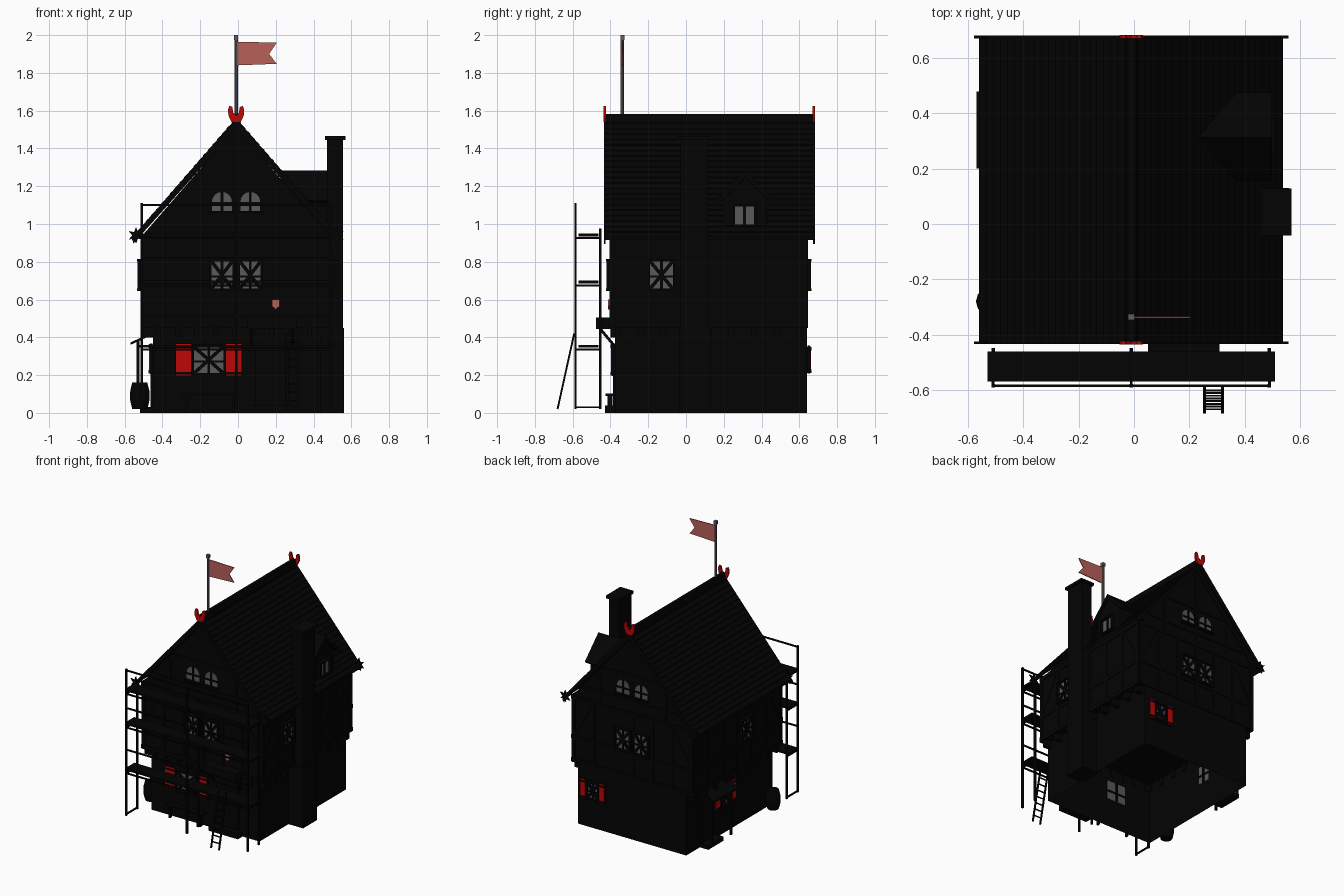
import bpy, bmesh, math
from mathutils import Matrix, Vector

if "Cube" in bpy.data.objects:
    bpy.data.objects.remove(bpy.data.objects["Cube"])


def material(name, r, g, b):
    m = bpy.data.materials.new(name)
    m.diffuse_color = (r, g, b, 1)
    m.use_nodes = True
    node = m.node_tree.nodes["Principled BSDF"]
    node.inputs["Base Color"].default_value = (r, g, b, 1)
    node.inputs["Roughness"].default_value = 0.9
    return m


WALL = material("charcoal wall", .0012, .0012, .0012)
TIMBER = material("black timber", .001, .001, .001)
ROOF = material("black shingle", .0011, .0011, .0011)
RED = material("bright red", .5, .002, .002)
CLOTH = material("faded red cloth", .48, .115, .1)
GLASS = material("grey glass", .1, .1, .1)
METAL = material("grey metal", .11, .11, .115)

ID = Matrix.Identity(4)


def finish(name, bm, mat, m=ID):
    bm.transform(m)
    bmesh.ops.recalc_face_normals(bm, faces=bm.faces)
    me = bpy.data.meshes.new(name)
    bm.to_mesh(me)
    bm.free()
    me.materials.append(mat)
    ob = bpy.data.objects.new(name, me)
    bpy.context.collection.objects.link(ob)
    return ob


def box(name, x, y, z, mat, m=ID):
    bm = bmesh.new()
    bmesh.ops.create_cube(bm, size=1)
    for v in bm.verts:
        for i, (a, b) in enumerate((x, y, z)):
            v.co[i] = a + (b - a) * (v.co[i] + .5)
    return finish(name, bm, mat, m)


def prism(name, pts, y, mat, m=ID):
    """Profile in x and z, extruded along y."""
    bm = bmesh.new()
    f = bm.faces.new([bm.verts.new((p[0], y[0], p[1])) for p in pts])
    ext = bmesh.ops.extrude_face_region(bm, geom=[f])["geom"]
    vs = [g for g in ext if isinstance(g, bmesh.types.BMVert)]
    bmesh.ops.translate(bm, verts=vs, vec=(0, y[1] - y[0], 0))
    return finish(name, bm, mat, m)


def beam(name, a, b, w, mat, m=ID, sides=4):
    a, b = Vector(a), Vector(b)
    d = b - a
    bm = bmesh.new()
    bmesh.ops.create_cone(bm, cap_ends=True, segments=sides, radius1=w * .7, radius2=w * .7, depth=d.length)
    place = Matrix.Translation((a + b) / 2) @ d.to_track_quat('Z', 'Y').to_matrix().to_4x4()
    return finish(name, bm, mat, m @ place @ Matrix.Rotation(math.pi / 4, 4, 'Z'))


def face(u, out, origin):
    """Frame of a wall: x runs along it, y points outward, z is up."""
    m = Matrix((u, out, (0, 0, 1))).transposed().to_4x4()
    m.translation = origin
    return m


def front(y): return face((1, 0, 0), (0, -1, 0), (0, y, 0))
def back(y): return face((1, 0, 0), (0, 1, 0), (0, y, 0))
def right(x): return face((0, 1, 0), (1, 0, 0), (x, 0, 0))
def left(x): return face((0, 1, 0), (-1, 0, 0), (x, 0, 0))


def window(name, m, u, z, w, h, arched=False, cross=True, bar=True, shutter=0, inner=False):
    hw, hh = w / 2, h / 2
    pts = [(u - hw, z - hh), (u + hw, z - hh)]
    if arched:
        pts += [(u + hw * math.cos(t * math.pi / 8), z + hh - hw + hw * math.sin(t * math.pi / 8)) for t in range(9)]
    else:
        pts += [(u + hw, z + hh), (u - hw, z + hh)]
    deep = -.012 if inner else 0
    prism(name + "_pane", pts, (deep / 2 + .001, .006), GLASS, m)
    box(name + "_mullion", (u - .007, u + .007), (deep, .012), (z - hh, z + hh), TIMBER, m)
    if bar:
        box(name + "_transom", (u - hw, u + hw), (deep, .012), (z - .014, z - .003), TIMBER, m)
    box(name + "_sill", (u - hw - .01, u + hw + .01), (0, .024), (z - hh - .012, z - hh), TIMBER, m)
    if cross:
        for s in (-1, 1):
            beam(name + "_lattice", (u - s * hw, .008, z - hh), (u + s * hw, .008, z + hh), .018, TIMBER, m)
    if not arched:
        for s in (-1, 1):
            box(name + "_jamb", sorted((u + s * hw, u + s * (hw + .012))), (0, .022), (z - hh, z + hh), TIMBER, m)
        box(name + "_lintel", (u - hw - .012, u + hw + .012), (0, .024), (z + hh, z + hh + .012), TIMBER, m)
    if shutter:
        for s in (-1, 1):
            c = u + s * (hw + .013 + shutter / 2)
            e, r = (c - shutter / 2, c + shutter / 2), (c - shutter / 2 + .002, c + shutter / 2 - .002)
            box(name + "_shutter", e, (.002, .017), (z - hh - .014, z + hh + .018), TIMBER, m)
            box(name + "_shutter_panel", r, (.015, .02), (z - hh - .012, z + hh + .016), RED, m)
            for k in (-1, 1):
                box(name + "_strap", e, (.01, .024), (z + k * hh - .006, z + k * hh + .006), TIMBER, m)


# Walls: open-bottomed ground floor, overhanging upper floor with gables
ground = box("ground_floor", (-.45, .44), (-.375, .64), (0, .45), WALL)
bm = bmesh.new()
bm.from_mesh(ground.data)
bmesh.ops.delete(bm, geom=[f for f in bm.faces if abs(f.normal.z) > .9], context='FACES')
bm.to_mesh(ground.data)
bm.free()
prism("upper_floor", [(-.51, .45), (.49, .45), (.49, .935), (-.01, 1.51), (-.51, .935)], (-.4, .64), WALL)

# Timber framing, nearly flush with the walls
F, B, R, L = front(-.4), back(.64), right(.49), left(-.51)
for m, a, b in ((F, -.51, .49), (B, -.51, .49), (R, -.4, .64), (L, -.4, .64)):
    for z in (.45, .62, .915):
        box("wall_rail", (a, b), (0, .006), (z, z + .03), TIMBER, m)
    for i in range(7):
        u = a + .015 + (b - a - .03) * i / 6
        box("wall_stud", (u - .013, u + .013), (0, .005), (.45, .935), TIMBER, m)
    for s, u in ((1, a), (-1, b)):
        beam("wall_brace", (u + s * .02, -.006, .65), (u + s * .17, -.006, .92), .02, TIMBER, m)
for m in (F, B):
    for z, hw in ((1.01, .41), (1.2, .25)):
        box("gable_rail", (-.01 - hw, -.01 + hw), (0, .006), (z, z + .025), TIMBER, m)
    for x in (-.28, -.01, .26):
        box("gable_stud", (x - .012, x + .012), (0, .005), (.93, 1.48 - 1.13 * abs(x + .01)), TIMBER, m)
for i in range(9):
    y = -.36 + i * .12
    for x in ((-.505, -.44), (.42, .485)):
        box("joist_end", x, (y - .015, y + .015), (.4, .45), TIMBER)
    x = -.42 + i * .1
    box("joist_end", (x - .012, x + .012), (-.4, -.37), (.4, .45), TIMBER)

# Roof with stepped shingle rows and a ridge cap
ROWS, SPAN = 22, .55
half = []
for i in range(ROWS):
    d0, d1 = SPAN * (1 - i / ROWS), SPAN * (1 - (i + 1) / ROWS)
    half += [(d0, 1.565 - 1.15 * d0), (d1, 1.559 - 1.15 * d1)]
outline = [(-.01 + d, z) for d, z in half] + [(-.01 - d, z) for d, z in reversed(half[:-1])]
outline += [(-.01 - SPAN, .915), (-.01, 1.52), (-.01 + SPAN, .915)]
prism("main_roof", outline, (-.425, .672), ROOF)
prism("ridge_cap", [(-.032, 1.535), (.012, 1.535), (.002, 1.583), (-.022, 1.583)], (-.425, .672), ROOF)
for y in ((-.435, -.425), (.672, .682)):
    for s in (-1, 1):
        pts = [(-.01, 1.56), (-.01 + s * .55, .93), (-.01 + s * .545, .895), (-.01, 1.505)]
        prism("bargeboard", pts, y, TIMBER)
        star = [(-.01 + s * .53 + r * math.cos(t), .94 + r * math.sin(t))
                for t, r in ((k * math.pi / 6, .045 if k % 2 else .02) for k in range(12))]
        prism("eave_ornament", star, y, TIMBER)
        # Curled red horns on the ridge ends
        horn = [(0, 1.54), (.025, 1.54), (.041, 1.575), (.043, 1.605), (.036, 1.625), (.02, 1.62), (.015, 1.59), (0, 1.574)]
        prism("ridge_horn", [(-.01 + s * x, z) for x, z in horn], (y[0] - .001, y[1] + .001), RED)

# Flag
beam("flag_pole", (-.01, -.337, 1.55), (-.01, -.337, 1.98), .013, METAL, sides=8)
box("pole_cap", (-.021, .001), (-.348, -.326), (1.975, 2), METAL)
prism("flag", [(-.005, 1.84), (.205, 1.848), (.165, 1.9), (.205, 1.96), (-.005, 1.965)], (-.34, -.334), CLOTH)

# Chimney
box("chimney_shaft", (.47, .555), (-.03, .115), (0, 1.45), WALL)
box("chimney_base", (.42, .56), (-.035, .13), (0, .45), WALL)
box("chimney_cap", (.46, .57), (-.042, .128), (1.445, 1.465), WALL)

# Dormer on the roof side
D = right(.485)
prism("dormer_body", [(.2, .93), (.43, .93), (.43, 1.13), (.315, 1.245), (.2, 1.13)], (-.2, 0), WALL, D)
prism("dormer_roof", [(.315, 1.282), (.475, 1.125), (.46, 1.11), (.315, 1.25), (.17, 1.11), (.155, 1.125)],
      (-.26, .015), ROOF, D)
window("dormer_window", D, .31, 1.045, .1, .095, cross=False, bar=False)

# Windows on all walls
for m, n in ((F, "front"), (B, "back")):
    for x in (-.085, .065):
        window(n + "_gable_window", m, x, 1.12, .105, .1, arched=True, cross=False)
        window(n + "_upper_window", m, x, .73, .11, .145)
window("right_upper_window", R, -.13, .73, .12, .145)
window("left_upper_window", L, .03, .73, .12, .145)
window("front_ground_window", front(-.375), -.155, .28, .154, .14, shutter=.086, inner=True)
window("back_ground_window", back(.64), .31, .28, .085, .115, shutter=.045)
window("left_ground_window", left(-.45), .2, .285, .1, .13, shutter=.06, inner=True)

# Front door, bench, step and canopy on brackets
box("front_door", (.09, .27), (-.387, -.375), (.03, .35), TIMBER)
box("front_step", (.06, .3), (-.43, -.375), (0, .04), WALL)
box("bench_seat", (-.3, 0), (-.425, -.38), (.09, .102), TIMBER)
for x in (-.28, -.03):
    box("bench_leg", (x, x + .012), (-.415, -.39), (0, .09), TIMBER)
box("front_canopy", (.05, .31), (-.477, -.38), (.445, .505), ROOF)
for x in (.07, .29):
    beam("canopy_bracket", (x, -.45, .44), (x, -.375, .35), .015, TIMBER)
prism("wall_shield", [(.18, .6), (.22, .6), (.22, .565), (.2, .548), (.18, .565)], (-.412, -.405), CLOTH)

# Side porch and barrel
box("side_door", (-.462, -.45), (.35, .47), (.02, .33), TIMBER)
box("side_step", (-.52, -.45), (.3, .48), (0, .03), WALL)
prism("porch_roof", [(-.57, .36), (-.57, .372), (-.45, .43), (-.45, .415)], (.2, .48), ROOF)
for y in (.23, .45):
    beam("porch_post", (-.53, y, .02), (-.53, y, .38), .015, TIMBER)
bm = bmesh.new()
rings = [(.04, .02), (.05, .06), (.052, .09), (.05, .12), (.04, .16)]
for (r0, z0), (r1, z1) in zip(rings, rings[1:]):
    g = bmesh.ops.create_cone(bm, cap_ends=True, segments=12, radius1=r0, radius2=r1, depth=z1 - z0)
    bmesh.ops.translate(bm, verts=g["verts"], vec=(-.52, -.28, (z0 + z1) / 2))
finish("barrel", bm, TIMBER)

# Scaffold with three decks, rails and ladder
for x in (-.51, -.01, .49):
    beam("scaffold_front_post", (x, -.585, .02), (x, -.585, 1.11), .013, TIMBER)
    beam("scaffold_back_post", (x, -.455, .02), (x, -.455, .975), .013, TIMBER)
    for z in (.335, .675, .925):
        beam("scaffold_crossbar", (x, -.59, z), (x, -.45, z), .01, TIMBER)
beam("scaffold_foot_bar", (-.51, -.585, .03), (-.51, -.455, .03), .01, TIMBER)
for z in (.345, .685, .935):
    box("scaffold_deck", (-.53, .51), (-.57, -.462), (z, z + .015), TIMBER)
for z in (.335, .51, .675, .82, .925, 1.1):
    beam("scaffold_rail", (-.51, -.585, z), (.49, -.585, z), .01, TIMBER)
for x in (.255, .32):
    beam("ladder_side", (x, -.68, .02), (x, -.592, .42), .01, TIMBER)
for i in range(1, 9):
    t = i / 9
    p = (-.68 + .088 * t, .02 + .4 * t)
    beam("ladder_rung", (.255, *p), (.32, *p), .007, TIMBER)
